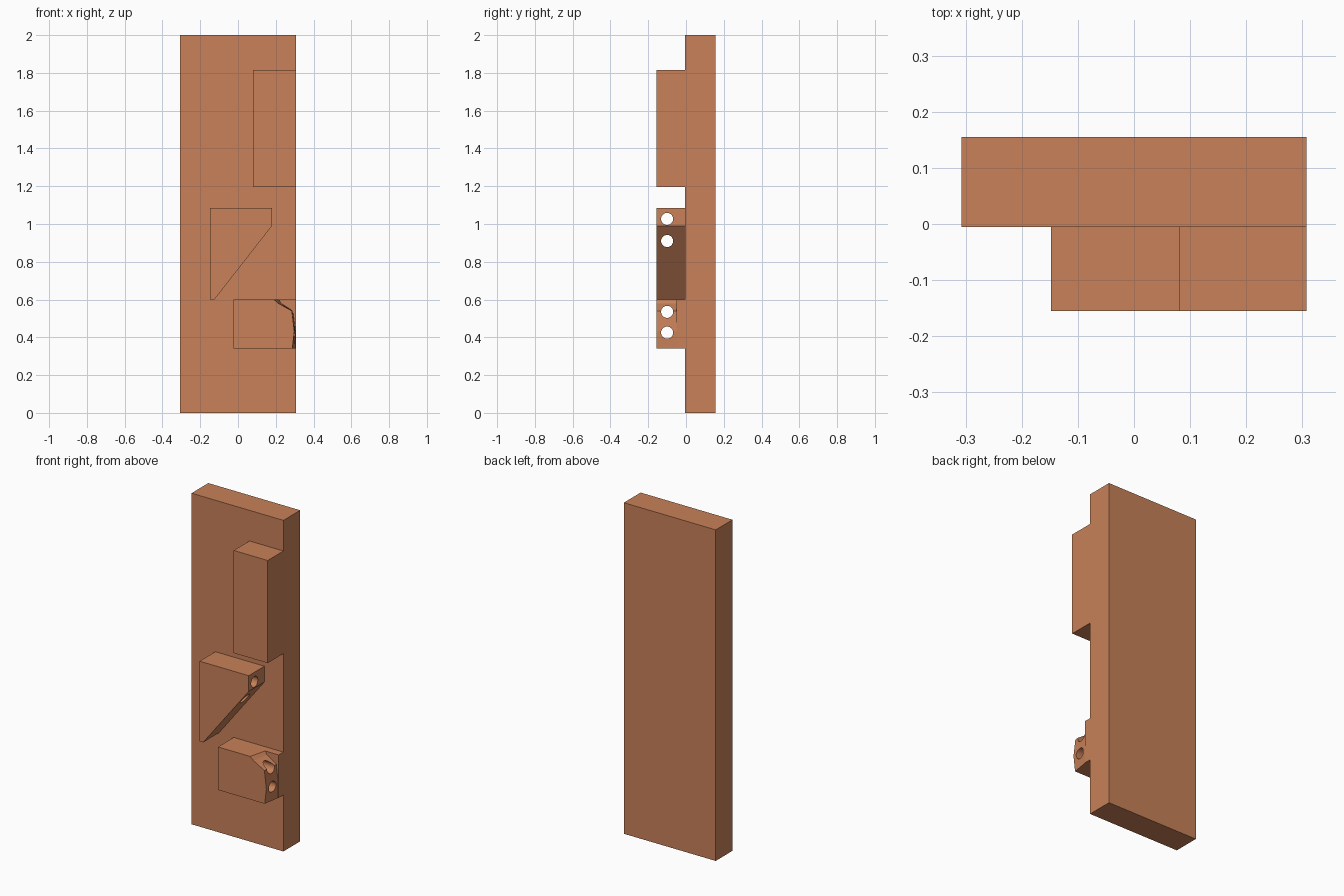
import bpy, bmesh, math

if "Cube" in bpy.data.objects:
    bpy.data.objects.remove(bpy.data.objects["Cube"])

mat = bpy.data.materials.new("terracotta")
mat.diffuse_color = (0.58, 0.22, 0.10, 1)
mat.use_nodes = True
mat.node_tree.nodes["Principled BSDF"].inputs["Base Color"].default_value = mat.diffuse_color
FRONT, FACE, BACK = -0.155, -0.005, 0.155


def loft(name, front, back, y0, y1):
    """Solid between a front and a back (x, z) profile."""
    bm = bmesh.new()
    a = [bm.verts.new((x, y0, z)) for x, z in front]
    b = [bm.verts.new((x, y1, z)) for x, z in back]
    bm.faces.new(a)
    bm.faces.new(b[::-1])
    n = len(a)
    for i in range(n):
        j = (i + 1) % n
        bm.faces.new((a[i], b[i], b[j], a[j]))
    bmesh.ops.recalc_face_normals(bm, faces=bm.faces)
    mesh = bpy.data.meshes.new(name)
    bm.to_mesh(mesh)
    bm.free()
    ob = bpy.data.objects.new(name, mesh)
    bpy.context.collection.objects.link(ob)
    mesh.materials.append(mat)
    return ob


def slab(name, x0, x1, z0, z1, y0, y1):
    p = [(x0, z0), (x1, z0), (x1, z1), (x0, z1)]
    return loft(name, p, p, y0, y1)


def drill(ob, heights, y=-0.10, r=0.032):
    """Round holes running through the part along x."""
    for z in heights:
        bpy.ops.mesh.primitive_cylinder_add(
            vertices=32, radius=r, depth=2, location=(0, y, z),
            rotation=(0, math.pi / 2, 0))
        cutter = bpy.context.object
        cutter.hide_render = True
        mod = ob.modifiers.new("hole", 'BOOLEAN')
        mod.operation, mod.solver, mod.object = 'DIFFERENCE', 'EXACT', cutter
        bpy.context.view_layer.objects.active = ob
        bpy.ops.object.modifier_apply(modifier=mod.name)
        bpy.data.objects.remove(cutter)


# Back plate and plain upper block
slab("back_plate", -0.307, 0.307, 0, 2, FACE, BACK)
slab("upper_block", 0.08, 0.307, 1.195, 1.815, FRONT, FACE)

# Wedge with a sloping underside
wedge = [(-0.148, 0.60), (-0.125, 0.60), (0.18, 0.99), (0.18, 1.085), (-0.148, 1.085)]
drill(loft("wedge_block", wedge, wedge, FRONT, FACE), (1.027, 0.91))

# Lower block: square base layer, faceted front with a rounded nose
slab("lower_block_base", -0.025, 0.306, 0.34, 0.60, -0.05, FACE)
nose_front = [(-0.025, 0.34), (0.287, 0.34), (0.298, 0.43), (0.285, 0.54),
              (0.213, 0.58), (0.19, 0.60), (-0.025, 0.60)]
nose_back = [(-0.025, 0.34), (0.304, 0.34), (0.304, 0.43), (0.291, 0.54),
             (0.228, 0.58), (0.217, 0.60), (-0.025, 0.60)]
drill(loft("lower_block_nose", nose_front, nose_back, FRONT, -0.05), (0.535, 0.425))
